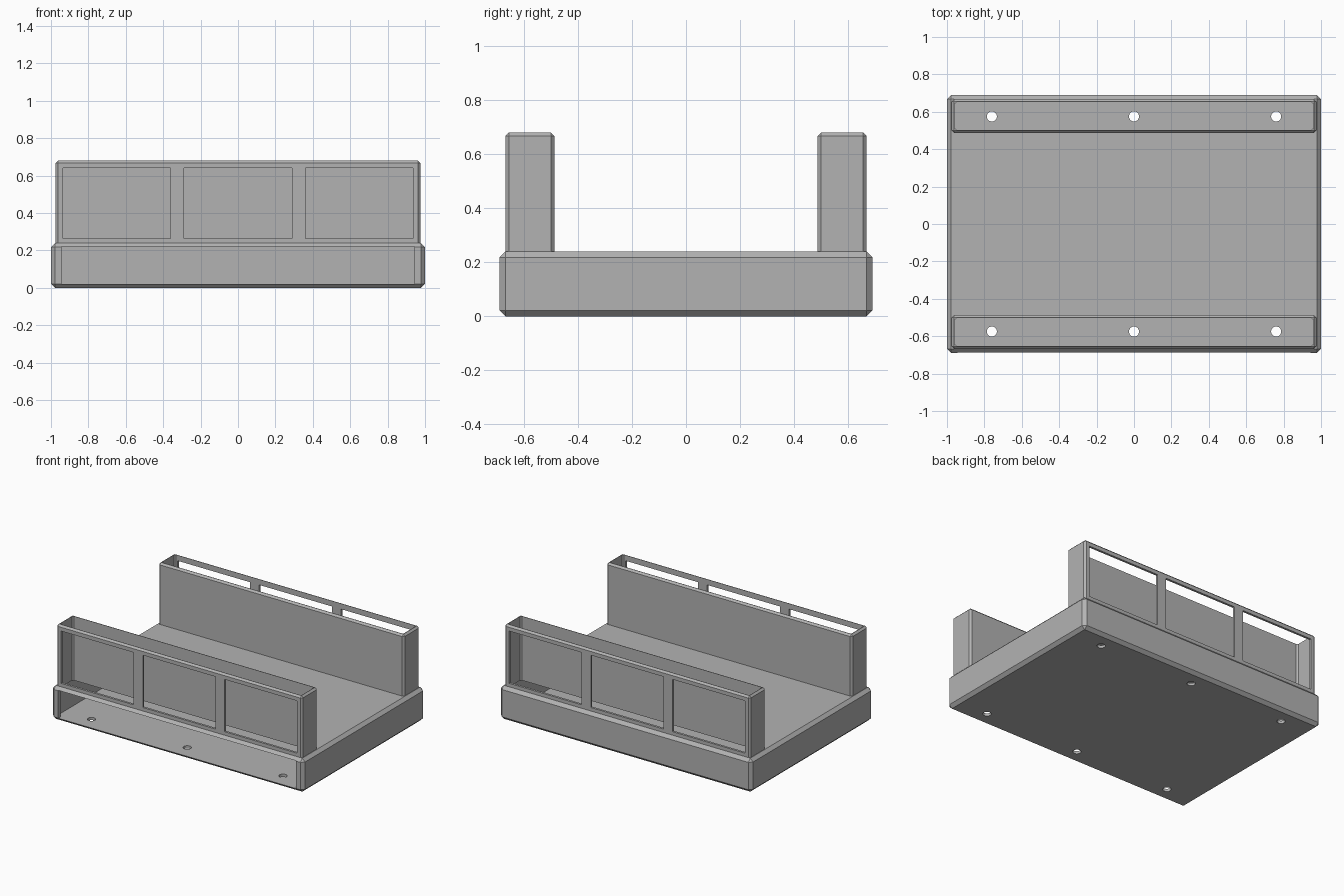
import bpy
import bmesh

cube = bpy.data.objects.get("Cube")
if cube:
    bpy.data.objects.remove(cube, do_unlink=True)

HALF_Y = 0.69         # base half depth
DECK, FLOOR, WALL = 0.24, 0.02, 0.016
TOP = 0.68            # rail box top
RAIL_X, RAIL_IN, RAIL_OUT = 0.975, 0.487, 0.668

grey = bpy.data.materials.new("plain grey")
grey.use_nodes = True
colour = (0.45, 0.45, 0.45, 1)
grey.diffuse_color = colour
grey.node_tree.nodes["Principled BSDF"].inputs["Base Color"].default_value = colour


def box(name, x, y, z, chamfer=0.0, edges="all"):
    """Box spanning the ranges x, y, z with chamfered edges."""
    bm = bmesh.new()
    bmesh.ops.create_cube(bm, size=1)
    for v in bm.verts:
        v.co = [r[0] if c < 0 else r[1] for c, r in zip(v.co, (x, y, z))]
    if chamfer:
        def wanted(e):
            a, b = (v.co.z for v in e.verts)
            upright = abs(a - b) > 1e-5
            upper = min(a, b) > z[0] + 1e-5
            return edges == "all" or upright or (edges == "upper" and upper)
        bmesh.ops.bevel(bm, geom=[e for e in bm.edges if wanted(e)],
                        offset=chamfer, segments=1, affect="EDGES")
    return add(name, bm)


def cylinder(name, x, y, radius):
    bm = bmesh.new()
    bmesh.ops.create_cone(bm, cap_ends=True, segments=32, radius1=radius,
                          radius2=radius, depth=0.1)
    bmesh.ops.translate(bm, verts=bm.verts, vec=(x, y, 0))
    return add(name, bm)


def add(name, bm):
    mesh = bpy.data.meshes.new(name)
    bm.to_mesh(mesh)
    bm.free()
    mesh.materials.append(grey)
    obj = bpy.data.objects.new(name, mesh)
    bpy.context.scene.collection.objects.link(obj)
    return obj


def cut(target, cutters):
    """Subtract each cutter in turn, then discard it."""
    for cutter in cutters:
        cutter.hide_render = True
        mod = target.modifiers.new("cut", "BOOLEAN")
        mod.operation, mod.solver, mod.object = "DIFFERENCE", "EXACT", cutter
        bpy.context.view_layer.objects.active = target
        bpy.ops.object.modifier_apply(modifier=mod.name)
        bpy.data.objects.remove(cutter, do_unlink=True)


def span(side, a, b):
    return tuple(sorted((side * a, side * b)))


def well(side, z):
    """Hollow inside a rail box."""
    return box("well_cutter", span(1, -RAIL_X + WALL, RAIL_X - WALL),
               span(side, RAIL_IN + WALL, RAIL_OUT - WALL), z, 0.01, "upright")


# Hollow base tray, open at the front, with screw holes in the floor
base = box("base_tray", (-1, 1), (-HALF_Y, HALF_Y), (0, DECK), 0.022)
cutters = [
    box("cavity_cutter", (-0.975, 0.975), (-0.665, 0.665), (FLOOR, 0.22), 0.03, "upright"),
    box("opening_cutter", (-0.945, 0.945), (-0.8, -0.6), (FLOOR, 0.22)),
]
for side in (-1, 1):
    cutters.append(well(side, (0.1, 0.3)))
    cutters += [cylinder("hole_cutter", x, side * 0.575, 0.027) for x in (-0.76, 0, 0.76)]
cut(base, cutters)

# Hollow rail boxes, open at the top, with three windows in the outer wall
for side, name in ((-1, "front_rail_box"), (1, "back_rail_box")):
    rail = box(name, (-RAIL_X, RAIL_X), span(side, RAIL_IN, RAIL_OUT),
               (DECK - 0.004, TOP), 0.013, "upper")
    windows = [box("window_cutter", (x - 0.288, x + 0.288),
                   span(side, 0.6, 0.8), (0.265, 0.64)) for x in (-0.648, 0, 0.648)]
    cut(rail, [well(side, (0.1, 0.9))] + windows)
